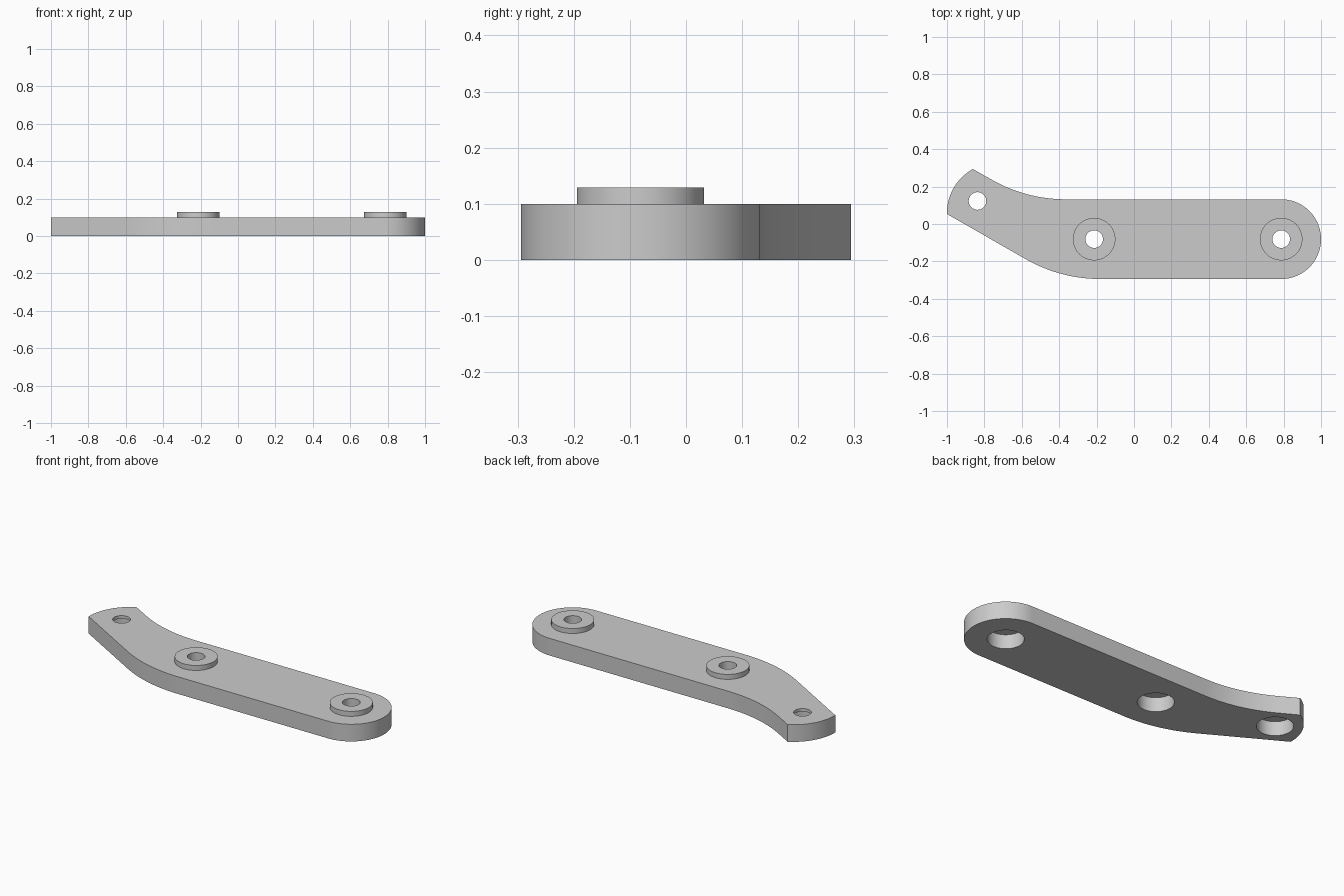
import bpy, bmesh
from math import sin, cos, radians

if "Cube" in bpy.data.objects:
    bpy.data.objects.remove(bpy.data.objects["Cube"])

PLATE_TOP, BOSS_TOP, RECESS = 0.10, 0.129, 0.082
HOLE_R, RECESS_R, BOSS_R = 0.047, 0.095, 0.1135
MID_Y, END_R, BEND_R = -0.081, 0.213, 0.8


def arc(cx, cy, r, a0, a1, n):
    return [(cx + r * cos(radians(a0 + (a1 - a0) * i / n)),
             cy + r * sin(radians(a0 + (a1 - a0) * i / n))) for i in range(n + 1)]


def circle(c, r, n=64):
    return arc(c[0], c[1], r, 0, 360, n)[:-1]


bm = bmesh.new()


def loop(pts, z):
    vs = [bm.verts.new((x, y, z)) for x, y in pts]
    for i, v in enumerate(vs):
        bm.edges.new((vs[i - 1], v))
    return vs


def bridge(a, b):
    for i in range(len(a)):
        bm.faces.new((a[i - 1], a[i], b[i], b[i - 1]))


def fill(loops, up):
    edges = [bm.edges.get((vs[i - 1], vs[i])) for vs in loops for i in range(len(vs))]
    bmesh.ops.triangle_fill(bm, use_beauty=True, use_dissolve=False,
                            edges=edges, normal=(0, 0, up))


# Bent plate outline: round end, inner bend, arm tip, outer bend
outline = (arc(0.787, MID_Y, END_R, -90, 90, 48)
           + arc(-0.365, MID_Y + END_R + BEND_R, BEND_R, -90, -120, 20)
           + arc(-0.732, 0.059, 0.268, 118.8, 181.2, 24)
           + arc(-0.181, MID_Y - END_R + BEND_R, BEND_R, -120, -90, 20))
bottom, top = loop(outline, 0), loop(outline, PLATE_TOP)
bottom_loops, top_loops = [bottom], [top]

# Stepped holes, two of them with a raised boss around the top
for centre, boss in (((0.787, MID_Y), True), ((-0.213, MID_Y), True),
                     ((-0.837, 0.123), False)):
    low = loop(circle(centre, RECESS_R), 0)
    ceiling = loop(circle(centre, RECESS_R), RECESS)
    neck = loop(circle(centre, HOLE_R), RECESS)
    mouth = loop(circle(centre, HOLE_R), BOSS_TOP if boss else PLATE_TOP)
    bridge(low, ceiling)
    bridge(ceiling, neck)
    bridge(neck, mouth)
    bottom_loops.append(low)
    if boss:
        rim = loop(circle(centre, BOSS_R), BOSS_TOP)
        foot = loop(circle(centre, BOSS_R), PLATE_TOP)
        bridge(mouth, rim)
        bridge(rim, foot)
        top_loops.append(foot)
    else:
        top_loops.append(mouth)

# Flat faces, then the outer wall
fill(bottom_loops, -1)
fill(top_loops, 1)
bridge(bottom, top)
bmesh.ops.recalc_face_normals(bm, faces=bm.faces[:])

mesh = bpy.data.meshes.new("link_plate")
bm.to_mesh(mesh)
bm.free()
grey = bpy.data.materials.new("plain grey")
grey.diffuse_color = (0.6, 0.6, 0.6, 1)
grey.use_nodes = True
grey.node_tree.nodes["Principled BSDF"].inputs["Base Color"].default_value = grey.diffuse_color
mesh.materials.append(grey)
plate = bpy.data.objects.new("link_plate", mesh)
bpy.context.collection.objects.link(plate)
bpy.context.view_layer.objects.active = plate
plate.select_set(True)
bpy.ops.object.shade_smooth_by_angle(angle=radians(30))
